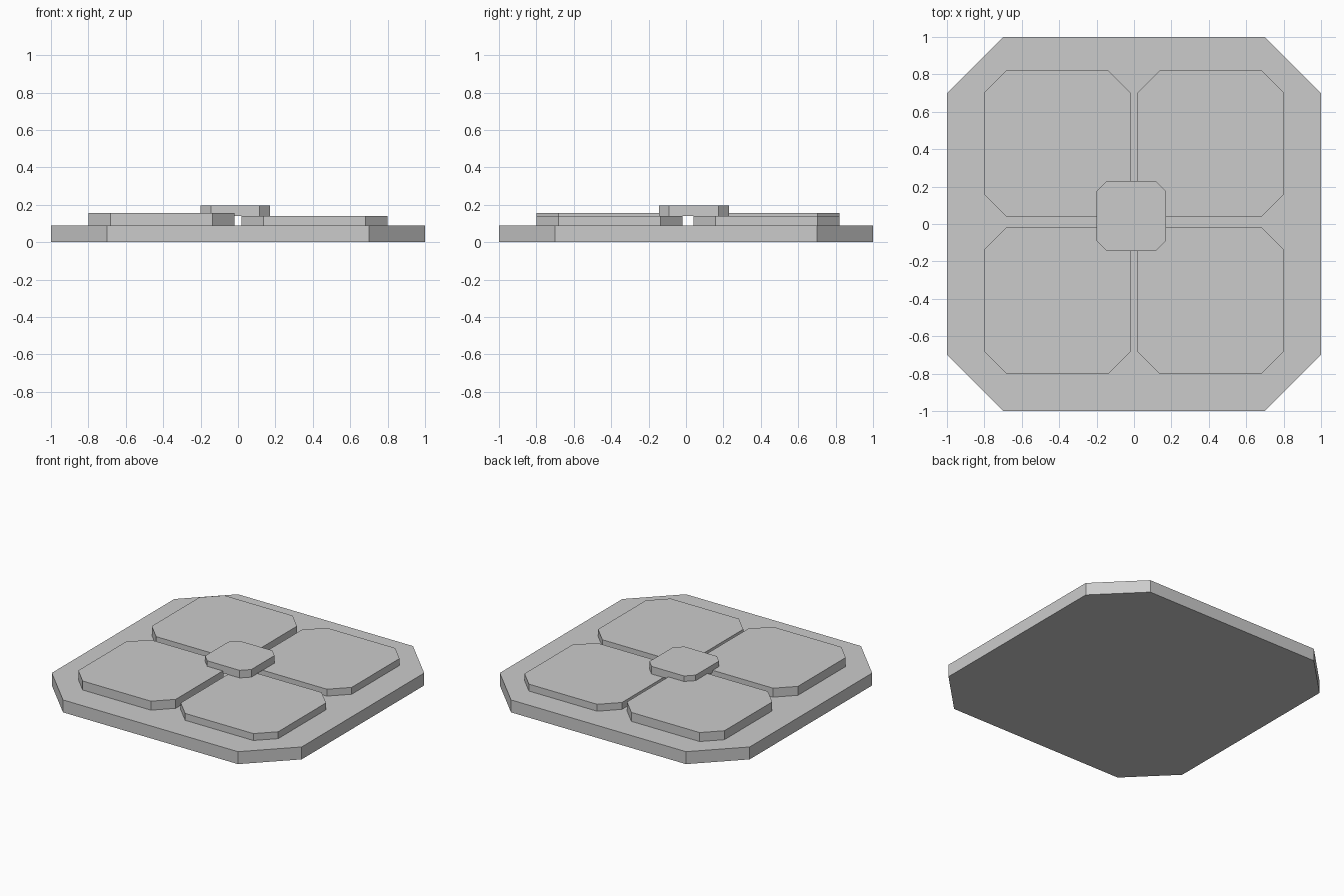
import bpy
import bmesh

if "Cube" in bpy.data.objects:
    bpy.data.objects.remove(bpy.data.objects["Cube"])


def chamfered_plate(name, x0, x1, y0, y1, z0, z1, c):
    """Upright slab whose outline is a rectangle with cut corners."""
    outline = [(x0 + c, y0), (x1 - c, y0), (x1, y0 + c), (x1, y1 - c),
               (x1 - c, y1), (x0 + c, y1), (x0, y1 - c), (x0, y0 + c)]
    bm = bmesh.new()
    low = [bm.verts.new((x, y, z0)) for x, y in outline]
    high = [bm.verts.new((x, y, z1)) for x, y in outline]
    bm.faces.new(low[::-1])
    bm.faces.new(high)
    for i in range(8):
        j = (i + 1) % 8
        bm.faces.new((low[i], low[j], high[j], high[i]))
    mesh = bpy.data.meshes.new(name)
    bm.to_mesh(mesh)
    bm.free()
    obj = bpy.data.objects.new(name, mesh)
    bpy.context.collection.objects.link(obj)
    return obj


# Base slab
chamfered_plate("base", -1, 1, -1, 1, 0, 0.09, 0.3)

# Four raised pads; the left pair is slightly taller
for side, x0, x1, top in (("left", -0.8, -0.02, 0.155), ("right", 0.02, 0.8, 0.14)):
    for row, y0, y1 in (("front", -0.8, -0.02), ("back", 0.04, 0.82)):
        chamfered_plate(f"pad_{row}_{side}", x0, x1, y0, y1, 0.09, top, 0.117)

# Centre cap resting across the pads
chamfered_plate("centre_cap", -0.2, 0.17, -0.145, 0.23, 0.14, 0.195, 0.055)
